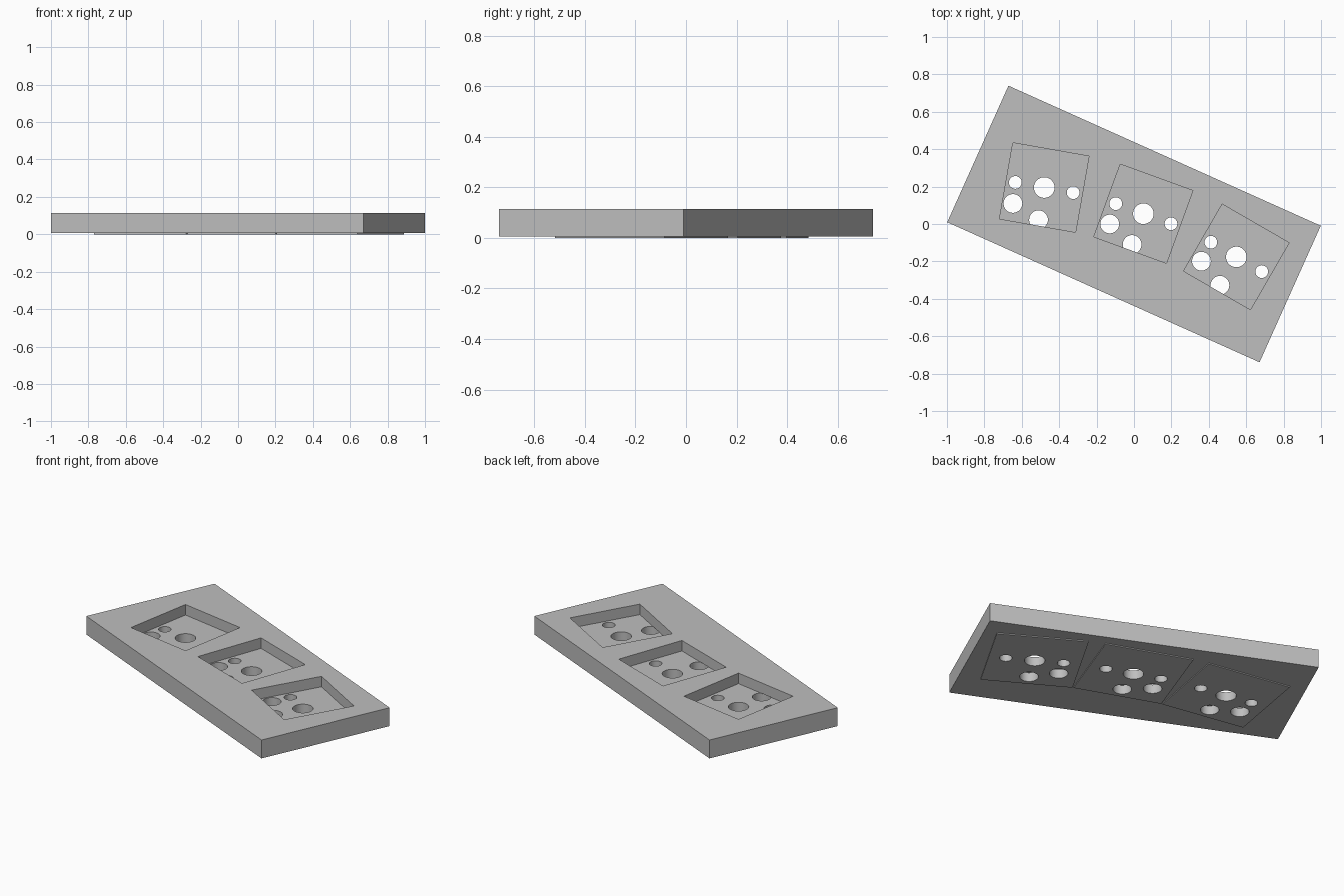
import bpy, bmesh
from math import radians
from mathutils import Matrix, Vector

cube = bpy.data.objects.get("Cube")
if cube:
    bpy.data.objects.remove(cube, do_unlink=True)

BOTTOM, TOP, FLOOR = 0.006, 0.115, 0.053
# Centre x, centre y and turn of each socket
SOCKETS = [(-0.48, 0.195, -10), (0.05, 0.055, -20), (0.547, -0.176, -30)]
# Local x, local y and radius of each through hole
HOLES = [(0, 0, 0.055), (-0.157, 0, 0.034), (0.157, 0, 0.034),
         (-0.15, -0.113, 0.05), (0, -0.175, 0.05)]

grey = bpy.data.materials.new("plain_grey")
grey.use_nodes = True
colour = (0.52, 0.52, 0.52, 1)
grey.diffuse_color = colour
grey.node_tree.nodes["Principled BSDF"].inputs["Base Color"].default_value = colour


def placed(x, y, turn):
    return Matrix.Translation((x, y, 0)) @ Matrix.Rotation(radians(turn), 4, "Z")


def add_box(bm, frame, sx, sy, z0, z1):
    shape = Matrix.Translation((0, 0, (z0 + z1) / 2)) @ Matrix.Diagonal((sx, sy, z1 - z0, 1))
    bmesh.ops.create_cube(bm, size=1, matrix=frame @ shape)


def add_cylinder(bm, frame, x, y, radius, z0, z1):
    move = Matrix.Translation((x, y, (z0 + z1) / 2))
    bmesh.ops.create_cone(bm, cap_ends=True, segments=64, radius1=radius,
                          radius2=radius, depth=z1 - z0, matrix=frame @ move)


def make_object(name, bm):
    mesh = bpy.data.meshes.new(name)
    bm.to_mesh(mesh)
    bm.free()
    mesh.materials.append(grey)
    obj = bpy.data.objects.new(name, mesh)
    bpy.context.collection.objects.link(obj)
    return obj


def combine(target, tool, operation):
    tool.hide_render = True
    mod = target.modifiers.new(tool.name, "BOOLEAN")
    mod.object, mod.operation, mod.solver = tool, operation, "EXACT"
    bpy.context.view_layer.objects.active = target
    bpy.ops.object.modifier_apply(modifier=mod.name)
    bpy.data.objects.remove(tool, do_unlink=True)


# Main plate
bm = bmesh.new()
add_box(bm, placed(0, 0, -24.15), 1.83, 0.80, BOTTOM, TOP)
plate = make_object("switch_plate", bm)

# Socket bases, square pockets and pin holes
bases, pockets, holes = bmesh.new(), bmesh.new(), bmesh.new()
for socket in SOCKETS:
    frame = placed(*socket)
    add_box(bases, frame, 0.50, 0.50, 0, FLOOR)
    add_box(pockets, frame, 0.413, 0.413, FLOOR, TOP + 0.1)
    for x, y, radius in HOLES:
        add_cylinder(holes, frame, x, y, radius, -0.1, FLOOR + 0.0004)

combine(plate, make_object("socket_bases", bases), "UNION")
combine(plate, make_object("pocket_cutter", pockets), "DIFFERENCE")
combine(plate, make_object("hole_cutter", holes), "DIFFERENCE")

# Smooth hole walls with sharp edges kept
plate.select_set(True)
bpy.context.view_layer.objects.active = plate
bpy.ops.object.shade_smooth_by_angle(angle=radians(30))
